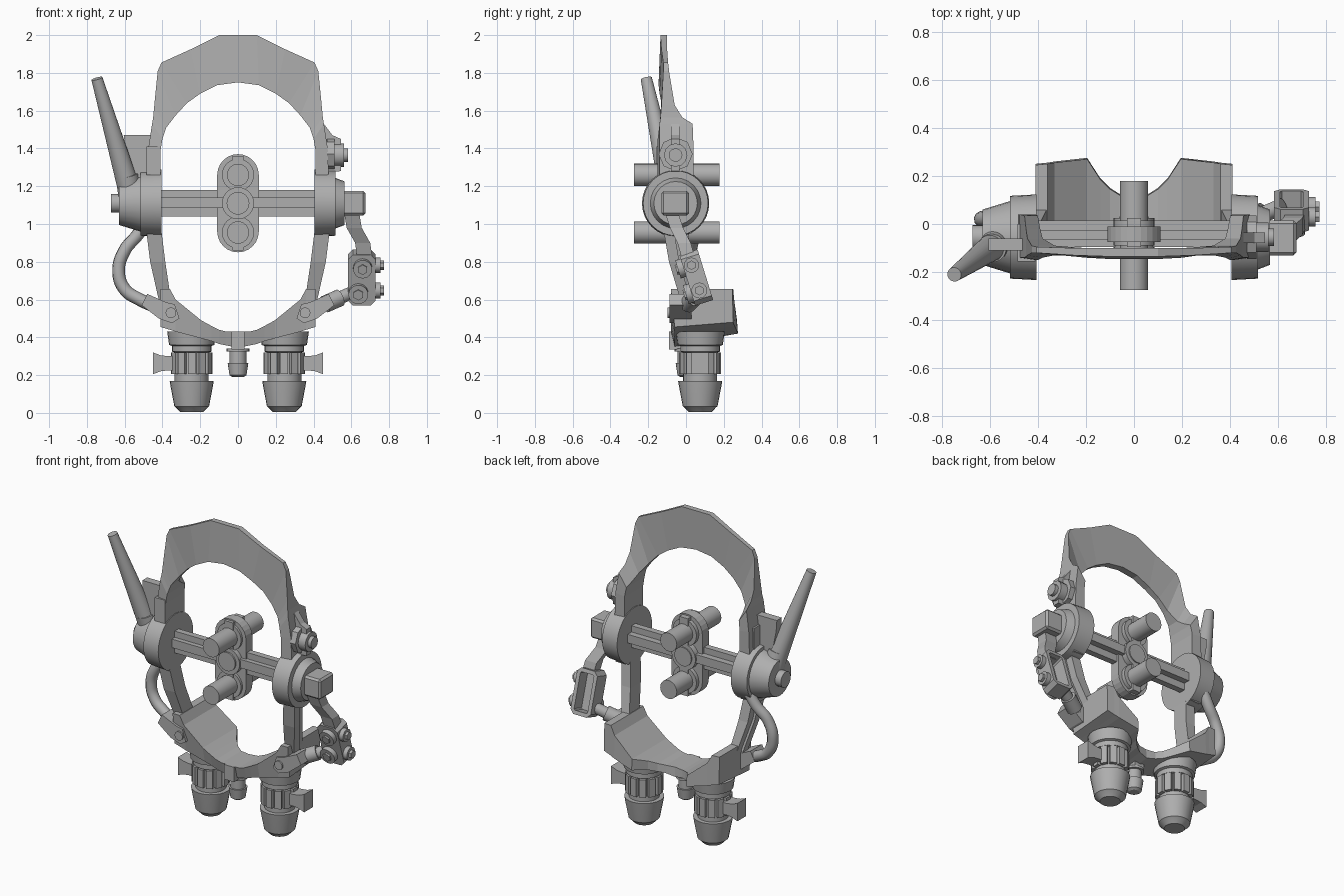
import bpy, bmesh, math
from mathutils import Vector, Matrix

cube = bpy.data.objects.get("Cube")
if cube:
    bpy.data.objects.remove(cube)

grey = bpy.data.materials.new("plain_grey")
grey.use_nodes = True
grey.diffuse_color = (0.43, 0.43, 0.43, 1)
grey.node_tree.nodes["Principled BSDF"].inputs["Base Color"].default_value = (0.43, 0.43, 0.43, 1)


def finish(name, bm, smooth=True):
    bmesh.ops.recalc_face_normals(bm, faces=bm.faces)
    mesh = bpy.data.meshes.new(name)
    bm.to_mesh(mesh)
    bm.free()
    mesh.materials.append(grey)
    if smooth:
        mesh.shade_smooth()
        mesh.set_sharp_from_angle(angle=math.radians(32))
    ob = bpy.data.objects.new(name, mesh)
    bpy.context.collection.objects.link(ob)
    return ob


def rod(name, p, q, r1, r2=None, n=24):
    """Cylinder or cone between two points."""
    p, q = Vector(p), Vector(q)
    d = q - p
    bm = bmesh.new()
    m = Matrix.Translation((p + q) / 2) @ d.to_track_quat('Z', 'Y').to_matrix().to_4x4()
    bmesh.ops.create_cone(bm, cap_ends=True, segments=n, radius1=r1,
                          radius2=r1 if r2 is None else r2, depth=d.length, matrix=m)
    return finish(name, bm)


def box(name, lo, hi, turn=0, bevel=0):
    lo, hi = Vector(lo), Vector(hi)
    bm = bmesh.new()
    m = Matrix.Translation((lo + hi) / 2) @ Matrix.Rotation(turn, 4, 'Z')
    bmesh.ops.create_cube(bm, size=1, matrix=m @ Matrix.Diagonal((*(hi - lo), 1)))
    if bevel:
        bmesh.ops.bevel(bm, geom=bm.edges[:], offset=bevel, segments=1, affect='EDGES')
    return finish(name, bm, False)


def loft(name, rings, smooth=False):
    """Skin a row of rings and cap both ends."""
    bm = bmesh.new()
    rows = [[bm.verts.new(p) for p in ring] for ring in rings]
    for a, b in zip(rows, rows[1:]):
        for i in range(len(a)):
            j = (i + 1) % len(a)
            bm.faces.new((a[i], a[j], b[j], b[i]))
    bm.faces.new(rows[0])
    bm.faces.new(rows[-1])
    return finish(name, bm, smooth)


def lathe(name, x, y, profile, n=24):
    circle = [(math.cos(t * math.tau / n), math.sin(t * math.tau / n)) for t in range(n)]
    return loft(name, [[(x + r * c, y + r * s, z) for c, s in circle] for r, z in profile], True)


def prism(name, outline, y0, y1):
    """Front outline pushed through depth."""
    return loft(name, [[(x, y, z) for x, z in outline] for y in (y0, y1)])


def mirrored(half, make):
    left = [make(-s[0], s) for s in reversed(half) if s[0] > 0.001]
    return left + [make(s[0], s) for s in half]


# arched hood running into the side rails: outer x, z, inner x, z, front y, back y
arch = [(0, 2.0, 0, 1.75, -.145, -.10), (.10, 2.0, .11, 1.735, -.145, -.10),
        (.25, 1.925, .20, 1.69, -.14, -.10), (.405, 1.855, .27, 1.64, -.13, -.095),
        (.425, 1.81, .33, 1.575, -.13, -.09), (.443, 1.63, .38, 1.51, -.14, -.06),
        (.449, 1.565, .39, 1.48, -.145, -.02), (.455, 1.53, .40, 1.45, -.15, .035),
        (.475, 1.40, .41, 1.39, -.15, .04),
        (.48, 1.25, .41, 1.25, -.15, .04), (.48, .95, .41, .95, -.13, .03)]


def arch_ring(sign, s):
    xo, zo, xi, zi, f, b = s
    return [(sign * xo, f + .01, zo), (sign * xi, f, zi), (sign * xi, b, zi), (sign * xo, b, zo)]


loft("arched_hood", [arch_ring(-1, s) for s in reversed(arch[1:])] + [arch_ring(1, s) for s in arch])

# lower jaw: x, top z, bottom z, back y
jaw = [(0, .43, .345, .11), (.06, .43, .357, .12), (.10, .44, .365, .145), (.14, .46, .38, .185),
       (.195, .49, .395, .27), (.33, .60, .43, .255), (.36, .655, .44, .25), (.41, .655, .455, .245)]
loft("lower_jaw", mirrored(jaw, lambda x, s: [(x, -.08, s[1]), (x, -.06, s[2]),
                                              (x, s[3] + .005, s[2] + .025), (x, s[3], s[1])]))
box("chin_block", (-.035, -.09, .335), (.035, .05, .43))
lathe("chin_nozzle", 0, .0, [(.06, .34), (.06, .325), (.045, .325), (.045, .265),
                             (.055, .265), (.045, .20), (.03, .19)])

for side, s in (("left", 1), ("right", -1)):
    # struts from hub to jaw
    for part, o in (("front", 0), ("back", .05)):
        loft(f"{side}_{part}_strut", [
            [(s * (xo - o * .3), y + o, z), (s * xi, y + o, z),
             (s * xi, y + o + .055, z), (s * (xo - o * .3), y + o + .055, z)]
            for xo, xi, y, z in ((.49, .41, -.125, 1.0), (.465, .385, -.09, .80), (.42, .355, -.03, .60))])
    # hub discs
    rod(f"{side}_hub_disc", (s * .405, -.055, 1.11), (s * .515, -.055, 1.11), .178, .172, 32)

    # canister below the jaw
    cx, cy = s * .245, .075
    lathe(f"{side}_canister", cx, cy,
          [(.13, .43), (.12, .36), (.105, .355), (.105, .325), (.09, .32), (.09, .17),
           (.117, .17), (.112, .14), (.092, .035), (.085, .03), (.06, .004)])
    for i in range(12):
        a = i * math.tau / 12
        x, y = cx + .095 * math.cos(a), cy + .095 * math.sin(a)
        box(f"{side}_canister_rib", (x - .016, y - .02, .205), (x + .016, y + .02, .32), a)
    prism(f"{side}_canister_tab", [(s * a, z) for a, z in
          ((.33, .225), (.37, .225), (.41, .22), (.45, .205), (.45, .32), (.41, .305), (.37, .30), (.33, .30))],
          .03, .12)

    # clamp on the jaw corner
    prism(f"{side}_clamp", [(s * a, z) for a, z in
          ((.31, .50), (.335, .575), (.38, .585), (.48, .63), (.51, .57), (.42, .50), (.35, .475))],
          -.088, .03)
    rod(f"{side}_clamp_bolt", (s * .355, -.098, .53), (s * .355, -.08, .53), .028)

# crossbar with a plus-shaped section
box("crossbar_web", (-.42, -.065, 1.04), (.42, -.025, 1.18))
box("crossbar_spine", (-.42, -.095, 1.085), (.42, .015, 1.14))

# central hanger
cap = [(.11 * math.cos(a), .11 * math.sin(a)) for a in (i * math.pi / 12 for i in range(13))]
prism("centre_plate", [(x, 1.26 + z) for x, z in cap] + [(-x, .96 - z) for x, z in cap], -.075, -.01)
box("centre_spine", (-.03, -.095, .86), (.03, .025, 1.36))
rod("centre_boss", (0, -.105, 1.11), (0, .025, 1.11), .085)
rod("centre_pin", (0, -.115, 1.11), (0, .032, 1.11), .06)
for name, z in (("upper_peg", 1.26), ("lower_peg", .955)):
    rod(name, (0, -.275, z), (0, .178, z), .059)
    rod(name + "_collar", (0, -.09, z), (0, .015, z), .085)

# right hub, antenna and its bracket
rod("right_hub_cap", (-.50, -.055, 1.11), (-.63, -.055, 1.11), .155, .115)
rod("right_hub_pin", (-.62, -.055, 1.11), (-.672, -.055, 1.11), .05)
rod("antenna_socket", (-.565, -.07, 1.13), (-.59, -.10, 1.26), .065, .06)
rod("antenna", (-.575, -.085, 1.18), (-.747, -.21, 1.77), .06, .03)
prism("antenna_web", [(-.56, 1.20), (-.45, 1.26), (-.42, 1.42), (-.40, 1.47), (-.605, 1.47), (-.60, 1.40)],
      -.11, -.06)
box("right_rail_block", (-.485, -.155, 1.26), (-.41, .0, 1.41))

# hose on the right
curve = bpy.data.curves.new("hose", 'CURVE')
curve.dimensions = '3D'
curve.bevel_depth = .034
curve.bevel_resolution = 3
curve.use_fill_caps = True
path = [(-.47, .055, 1.04), (-.53, .045, .945), (-.60, .025, .86), (-.632, .02, .75),
        (-.60, .015, .655), (-.52, .0, .60), (-.42, -.03, .555)]
spline = curve.splines.new('BEZIER')
spline.bezier_points.add(len(path) - 1)
for bp, co in zip(spline.bezier_points, path):
    bp.co = co
    bp.handle_left_type = bp.handle_right_type = 'AUTO'
curve.materials.append(grey)
bpy.context.collection.objects.link(bpy.data.objects.new("hose", curve))

# left hub, pivot block and arm
rod("left_hub_cap", (.50, -.055, 1.11), (.565, -.055, 1.11), .14, .115)
box("pivot_block", (.55, -.13, 1.045), (.675, .015, 1.175), bevel=.012)
loft("pivot_arm", [[(x - .04, y - .035, z), (x + .04, y - .035, z), (x + .04, y + .035, z), (x - .04, y + .035, z)]
                   for x, y, z in ((.60, -.08, 1.07), (.615, -.05, .98), (.66, -.01, .90), (.67, .01, .83))])

# hollow tilted link box, open at the back
tilt = Matrix.Translation((.655, .05, .715)) @ Matrix.Rotation(.3, 4, 'X')


def link_ring(w, h, c, y):
    quarter = [(w - c, h), (w, h - c)]
    pts = quarter + [(x, -z) for x, z in reversed(quarter)]
    pts += [(-x, -z) for x, z in quarter] + [(-x, z) for x, z in reversed(quarter)]
    return [tilt @ Vector((x, y, z)) for x, z in pts]


loft("link_box", [link_ring(.072, .14, .025, -.045), link_ring(.072, .14, .025, .055),
                  link_ring(.048, .116, .008, .055), link_ring(.048, .116, .008, -.025)])
for name, x, z, r in (("upper", .005, .07, .05), ("lower", -.018, -.07, .052)):
    rod(f"{name}_link_bolt", tilt @ Vector((x, -.04, z)), tilt @ Vector((x, -.075, z)), r)
    rod(f"{name}_link_nut", tilt @ Vector((x, -.07, z)), tilt @ Vector((x, -.085, z)), r * .55, n=6)
    rod(f"{name}_side_bolt", tilt @ Vector((.06, 0, z)), tilt @ Vector((.10, 0, z)), r * .8)
    rod(f"{name}_side_nut", tilt @ Vector((.095, 0, z)), tilt @ Vector((.117, 0, z)), r * .5, n=6)

# stay from the link box to the jaw
rod("link_stay", (.62, .075, .645), (.42, -.01, .555), .034)
rod("stay_collar", (.54, .045, .61), (.46, .01, .575), .046)

# adjuster knob and its strap on the left rail
prism("knob_strap", [(.44, 1.55), (.47, 1.51), (.50, 1.47), (.545, 1.45), (.545, 1.42), (.49, 1.40),
                     (.49, 1.34), (.545, 1.31), (.545, 1.28), (.44, 1.27)], -.08, -.035)
rod("knob_base", (.47, -.055, 1.37), (.51, -.055, 1.37), .09, n=8)
rod("knob", (.49, -.055, 1.365), (.56, -.055, 1.365), .062, n=12)
rod("knob_pin", (.55, -.055, 1.365), (.583, -.055, 1.365), .036, n=12)
